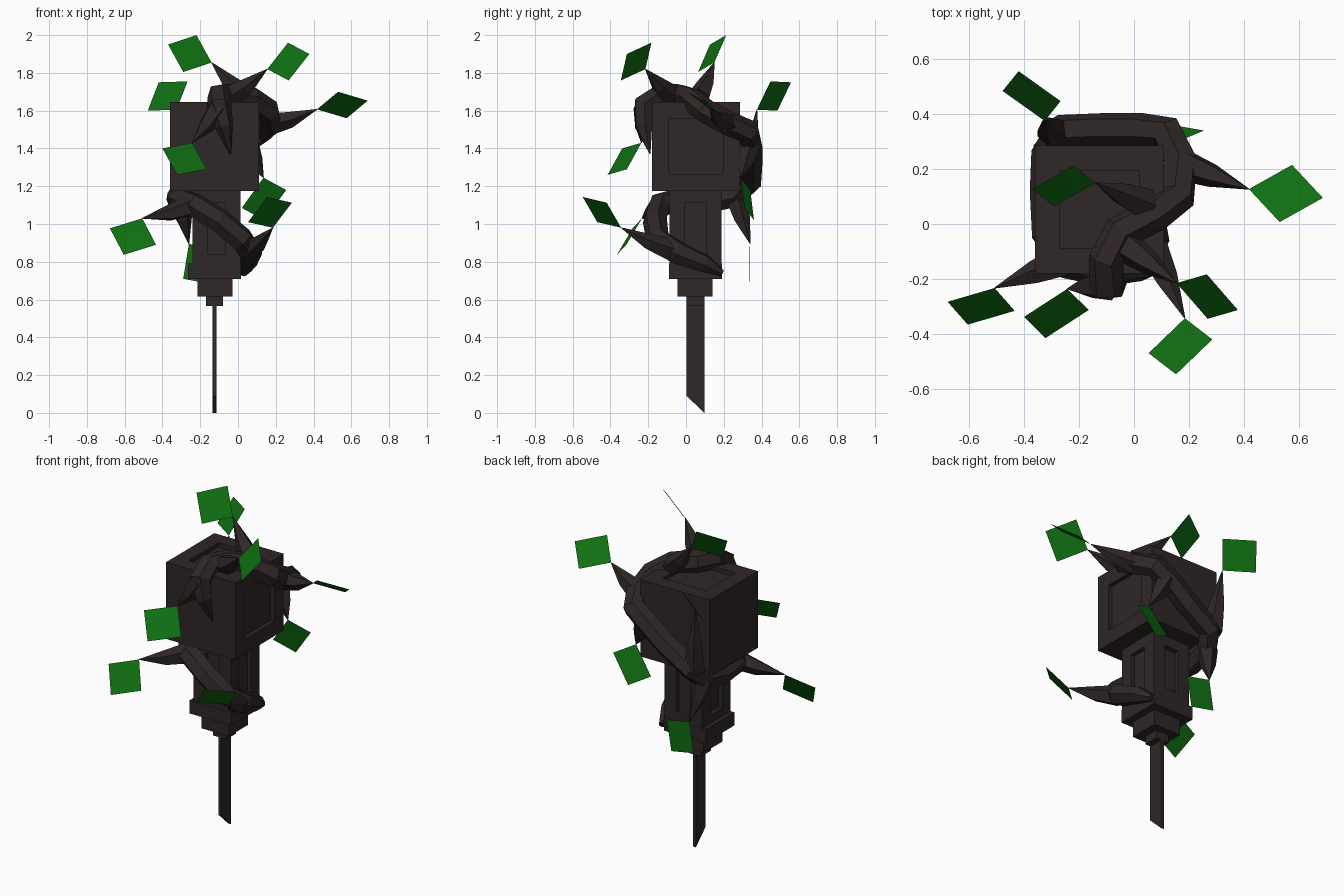
import bpy, bmesh, math
from mathutils import Vector as V

if "Cube" in bpy.data.objects:
    bpy.data.objects.remove(bpy.data.objects["Cube"])


def mat(name, rgb):
    m = bpy.data.materials.new(name)
    m.diffuse_color = (*rgb, 1)
    m.use_nodes = True
    m.node_tree.nodes["Principled BSDF"].inputs["Base Color"].default_value = m.diffuse_color
    return m


BROWN = mat("dark_wood", (0.029, 0.020, 0.020))
GREEN = mat("leaf_green", (0.005, 0.16, 0.006))


def finish(bm, name, m):
    me = bpy.data.meshes.new(name)
    bmesh.ops.recalc_face_normals(bm, faces=bm.faces[:])
    bm.to_mesh(me)
    bm.free()
    me.materials.append(m)
    ob = bpy.data.objects.new(name, me)
    bpy.context.collection.objects.link(ob)
    return ob


def box(name, lo, hi, panels=(), border=(0.09, 0.09), depth=0.025):
    """Box with recessed panels on the faces that look along the given directions."""
    bm = bmesh.new()
    bmesh.ops.create_cube(bm, size=1)
    lo, hi = V(lo), V(hi)
    for v in bm.verts:
        v.co = V([lo[i] + (v.co[i] + 0.5) * (hi[i] - lo[i]) for i in range(3)])
    bm.normal_update()
    for d in panels:
        f = max(bm.faces, key=lambda f: (round(f.normal.dot(V(d)), 3), f.calc_area()))
        c = f.calc_center_median()
        bmesh.ops.inset_individual(bm, faces=[f], thickness=0.01)
        for v in f.verts:      # shrink to the panel frame, then sink
            for i in range(3):
                if abs(d[i]) < 0.5:
                    b = border[1] if i == 2 else border[0]
                    half = (hi[i] - lo[i]) / 2 - b
                    v.co[i] = c[i] + math.copysign(half, v.co[i] - c[i])
        r = bmesh.ops.extrude_discrete_faces(bm, faces=[f])["faces"][0]
        bmesh.ops.translate(bm, verts=r.verts[:], vec=-V(d) * depth)
    return finish(bm, name, BROWN)


def tube(name, pts, radii, sides=6):
    """Faceted branch along a path; a zero radius closes to a point."""
    bm = bmesh.new()
    pts = [V(p) for p in pts]
    rings, n = [], None
    for i, p in enumerate(pts):
        t = (pts[min(i + 1, len(pts) - 1)] - pts[max(i - 1, 0)]).normalized()
        if n is None:
            n = t.orthogonal()
        n = (n - t * n.dot(t)).normalized()
        b = t.cross(n)
        r = max(radii[i], 0.002)
        rings.append([bm.verts.new(p + (n * math.cos(a) + b * math.sin(a)) * r)
                      for a in (2 * math.pi * k / sides for k in range(sides))])
    for A, B in zip(rings, rings[1:]):
        for k in range(sides):
            j = (k + 1) % sides
            bm.faces.new((A[k], A[j], B[j], B[k]))
    bm.faces.new(rings[0])
    bm.faces.new(rings[-1])
    return finish(bm, name, BROWN)


def twig(name, base, tip):
    base, tip = V(base), V(tip)
    mid = base.lerp(tip, 0.45) - V((0, 0, 0.01))
    tube(name, [base, mid, tip], [0.062, 0.045, 0], 5)


# Hammer-like head, handle and stepped collars
box("head", (-.36, -.18, 1.175), (.11, .285, 1.645), [(1, 0, 0), (0, 0, 1)])
box("handle", (-.24, -.088, .75), (.014, .188, 1.2),
    [(1, 0, 0), (-1, 0, 0), (0, 1, 0), (0, -1, 0)], (0.08, 0.09))
box("handle_base", (-.265, -.09, .71), (.015, .19, .79))
box("upper_collar", (-.215, -.045, .615), (-.03, .14, .71))
box("lower_collar", (-.17, .003, .565), (-.08, .097, .615))

# Thin blade with slanted tip
blade = box("blade", (-.135, .003, 0), (-.115, .097, .6))
for v in blade.data.vertices:
    if v.co.z < .1 and v.co.y < .05:
        v.co.z = .09

# Main vine winding up round handle and head
path = [(.03, .19, .74), (.05, .10, .79), (.065, -.05, .85), (.02, -.15, .92), (-.10, -.165, 1.02),
        (-.23, -.14, 1.10), (-.31, -.03, 1.13), (-.315, .12, 1.12), (-.31, .26, 1.15),
        (-.27, .335, 1.22), (-.11, .34, 1.32), (.02, .34, 1.42), (.12, .33, 1.49),
        (.17, .23, 1.53), (.16, .10, 1.60), (.07, .03, 1.66), (-.05, -.03, 1.68),
        (-.10, -.13, 1.68), (-.10, -.22, 1.63), (-.075, -.225, 1.52), (-.04, -.19, 1.37)]
tube("vine", path, [.02, .05] + [.065] * 17 + [.05, 0])

# Twigs and the square leaf at each tip: twig base, then three leaf corners from the tip
# (tip, neighbour, other neighbour); the fourth corner completes the parallelogram
leaves = {
    "top_left": ((.04, .07, 1.67), (-.14, .15, 1.855), (-.22, .213, 2.0), (-.29, .064, 1.805)),
    "top_right": ((-.03, -.08, 1.68), (.155, -.215, 1.82), (.265, -.183, 1.96), (.268, -.345, 1.76)),
    "back_left": ((-.29, .33, 1.22), (-.325, .375, 1.605), (-.267, .447, 1.755), (-.478, .484, 1.60)),
    "front": ((-.10, -.22, 1.62), (-.243, -.236, 1.43), (-.40, -.338, 1.40), (-.165, -.313, 1.29)),
    "right": ((.17, .22, 1.53), (.418, .127, 1.607), (.575, .215, 1.56), (.53, .007, 1.70)),
    "low_left": ((-.24, -.13, 1.10), (-.507, -.233, 1.03), (-.678, -.283, .977), (-.434, -.316, .89)),
    "low_right": ((.06, -.08, .86), (.185, -.343, .98), (.053, -.47, 1.01), (.285, -.42, 1.113)),
    "low_back": ((-.31, .26, 1.15), (-.26, .34, .895), (-.105, .335, .865), (-.29, .34, .71)),
    "back_right": ((.05, .335, 1.42), (.135, .29, 1.245), (.255, .34, 1.18), (.02, .31, 1.085)),
}
for key, (base, tip, a, b) in leaves.items():
    twig("twig_" + key, base, tip)
    bm = bmesh.new()
    d = V(a) + V(b) - V(tip)
    bm.faces.new([bm.verts.new(c) for c in (tip, a, d, b)])
    finish(bm, "leaf_" + key, GREEN)
